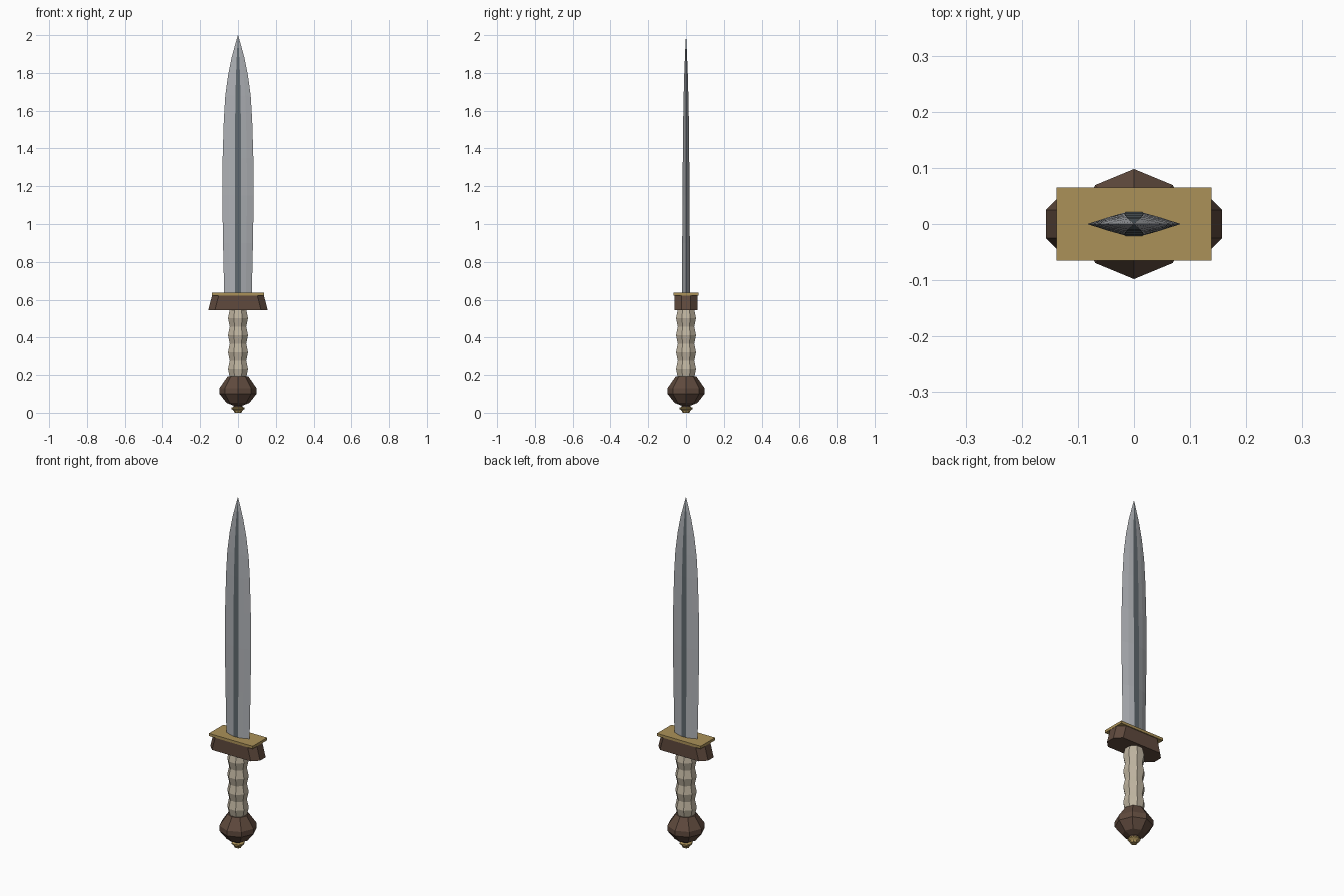
import bpy, bmesh, math

if "Cube" in bpy.data.objects:
    bpy.data.objects.remove(bpy.data.objects["Cube"])


def material(name, rgb):
    m = bpy.data.materials.new(name)
    m.diffuse_color = (*rgb, 1)
    m.use_nodes = True
    m.node_tree.nodes["Principled BSDF"].inputs["Base Color"].default_value = m.diffuse_color
    return m


steel = material("steel", (0.42, 0.435, 0.46))
dark_steel = material("dark steel", (0.115, 0.14, 0.155))
wood = material("dark wood", (0.115, 0.068, 0.047))
brass = material("brass", (0.41, 0.285, 0.098))
bone = material("bone", (0.52, 0.455, 0.35))


def loft(name, rings, mats, face_rule=None):
    """Skin a stack of equal-length closed rings and cap both ends."""
    bm = bmesh.new()
    rows = [[bm.verts.new(p) for p in ring] for ring in rings]
    n = len(rows[0])
    for a, b in zip(rows, rows[1:]):
        for i in range(n):
            j = (i + 1) % n
            f = bm.faces.new((a[i], a[j], b[j], b[i]))
            if face_rule:
                f.material_index = face_rule(i)
    bm.faces.new(rows[0][::-1])
    bm.faces.new(rows[-1])
    bmesh.ops.remove_doubles(bm, verts=bm.verts, dist=1e-5)
    bmesh.ops.recalc_face_normals(bm, faces=bm.faces)
    me = bpy.data.meshes.new(name)
    bm.to_mesh(me)
    bm.free()
    for m in mats:
        me.materials.append(m)
    ob = bpy.data.objects.new(name, me)
    bpy.context.collection.objects.link(ob)
    return ob


def lathe(name, profile, mat, sides=8, turn=0.0):
    """Faceted turned part from (radius, z) pairs."""
    angles = [turn + 2 * math.pi * i / sides for i in range(sides)]
    return loft(name, [[(r * math.cos(a), r * math.sin(a), z) for a in angles]
                       for r, z in profile], [mat])


# Blade: ten-sided section with a dark flat strip down each broad face
def blade_ring(z, w, t):
    quarter = [(w, 0), (w * 0.57, t * 0.62), (w * 0.2, t)]
    half = quarter + [(-x, y) for x, y in quarter[:0:-1]]
    return [(x, y, z) for x, y in half] + [(-x, -y, z) for x, y in half]


blade_rows = [(0.63, 0.073, 0.021), (0.9, 0.079, 0.020), (1.15, 0.083, 0.019),
              (1.35, 0.081, 0.017), (1.55, 0.075, 0.015), (1.68, 0.067, 0.0125),
              (1.79, 0.052, 0.0095), (1.88, 0.034, 0.006), (1.95, 0.015, 0.003),
              (2.0, 0.0005, 0.0002)]
loft("blade", [blade_ring(*row) for row in blade_rows], [steel, dark_steel],
     lambda i: 1 if i % 5 == 2 else 0)


# Guard: chamfered block tapering upwards
def guard_ring(z, w, d, c):
    return [(w, -d + c, z), (w, d - c, z), (w - c, d, z), (-w + c, d, z),
            (-w, d - c, z), (-w, -d + c, z), (-w + c, -d, z), (w - c, -d, z)]


loft("guard", [guard_ring(0.545, 0.157, 0.06, 0.035),
               guard_ring(0.622, 0.137, 0.06, 0.035)], [wood])

# Brass plate on top of the guard
loft("guard_plate", [[(x, y, z) for x, y in ((-0.138, -0.065), (0.138, -0.065),
                                             (0.138, 0.065), (-0.138, 0.065))]
                     for z in (0.622, 0.637)], [brass])

# Grip with four finger swells
grip = [(0.047, 0.185)]
for k in range(4):
    z = 0.232 + 0.09 * k
    grip += [(0.057, z), (0.047, z + 0.045)]
grip[-1] = (0.047, 0.547)
lathe("grip", grip, bone, turn=math.pi / 8)

# Pommel and its brass end cap
lathe("pommel", [(0.02, 0.025), (0.025, 0.038), (0.06, 0.052), (0.098, 0.1),
                 (0.098, 0.13), (0.055, 0.192)], wood)
lathe("end_cap", [(0.018, 0.0), (0.022, 0.01), (0.034, 0.02), (0.034, 0.027),
                  (0.018, 0.034)], brass)
